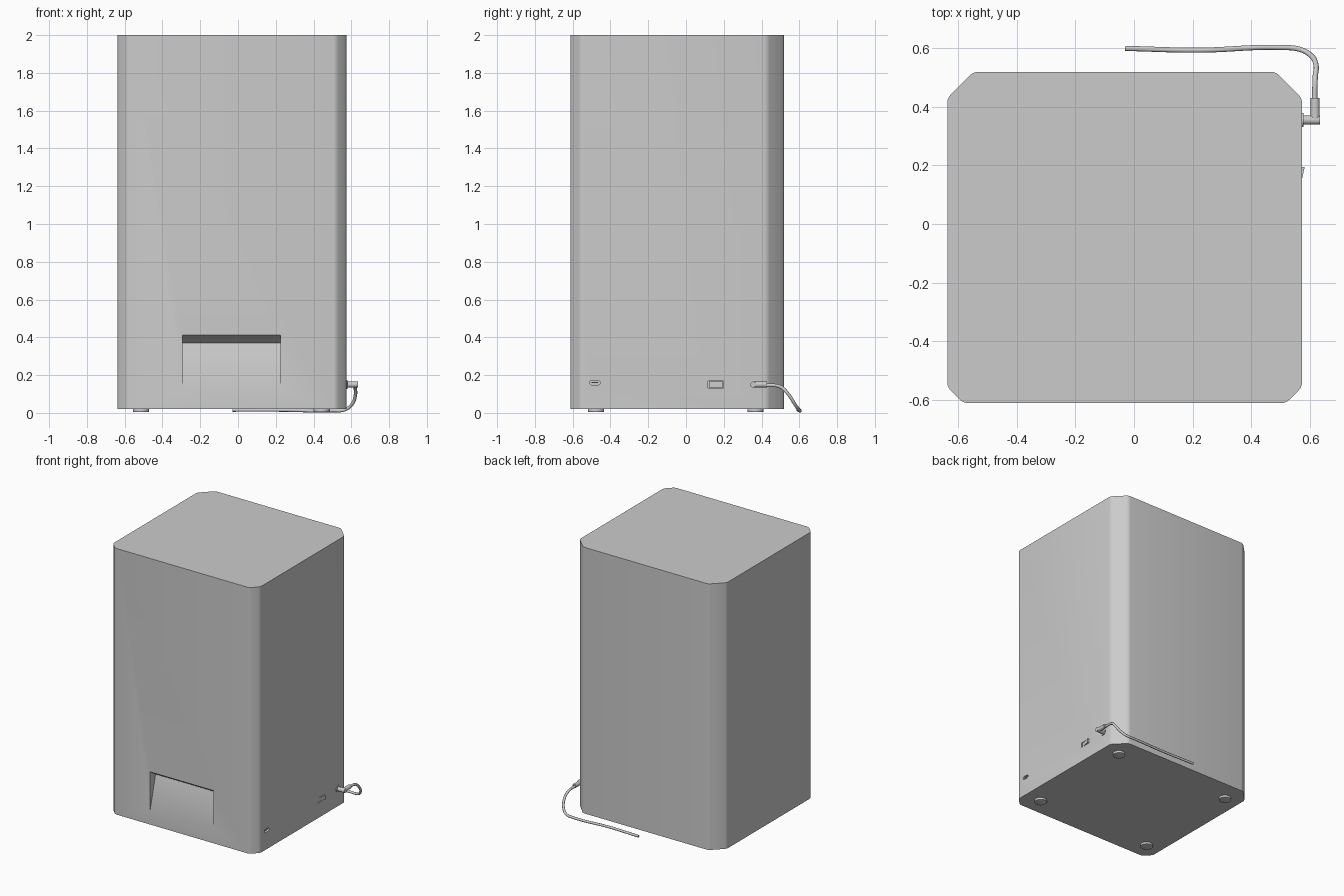
import bpy, bmesh
from math import pi
from mathutils import Vector

if "Cube" in bpy.data.objects:
    bpy.data.objects.remove(bpy.data.objects["Cube"])


def make_object(name, bm, smooth=True):
    bmesh.ops.recalc_face_normals(bm, faces=bm.faces)
    me = bpy.data.meshes.new(name)
    bm.to_mesh(me)
    bm.free()
    ob = bpy.data.objects.new(name, me)
    bpy.context.collection.objects.link(ob)
    if smooth:
        smooth_by_angle(ob)
    return ob


def smooth_by_angle(ob):
    bpy.ops.object.select_all(action='DESELECT')
    ob.select_set(True)
    bpy.context.view_layer.objects.active = ob
    bpy.ops.object.shade_smooth_by_angle(angle=0.5)


def prism(name, pts, offset, bevel=0.0, segs=3, smooth=True):
    """Extrude a 3D outline by offset; optionally round the extruded edges."""
    bm = bmesh.new()
    off = Vector(offset)
    face = bm.faces.new([bm.verts.new(p) for p in pts])
    ext = bmesh.ops.extrude_face_region(bm, geom=[face])
    moved = [g for g in ext['geom'] if isinstance(g, bmesh.types.BMVert)]
    bmesh.ops.translate(bm, verts=moved, vec=off)
    if bevel:
        edges = [e for e in bm.edges
                 if abs((e.verts[0].co - e.verts[1].co).normalized().dot(off.normalized())) > 0.99]
        bmesh.ops.bevel(bm, geom=edges, offset=bevel, segments=segs, profile=0.5, affect='EDGES')
    return make_object(name, bm, smooth)


def side_slot(name, y0, y1, z0, z1, x0, x1, bevel=0.0, smooth=True):
    pts = [(x0, y0, z0), (x0, y1, z0), (x0, y1, z1), (x0, y0, z1)]
    return prism(name, pts, (x1 - x0, 0, 0), bevel, 4, smooth)


def cylinder(name, p0, p1, r, segs=32, bevel=0.0):
    p0, p1 = Vector(p0), Vector(p1)
    d = p1 - p0
    bm = bmesh.new()
    bmesh.ops.create_cone(bm, cap_ends=True, segments=segs, radius1=r, radius2=r, depth=d.length)
    if bevel:
        rims = [e for e in bm.edges if abs(e.verts[0].co.z - e.verts[1].co.z) < 1e-6]
        bmesh.ops.bevel(bm, geom=rims, offset=bevel, segments=2, profile=0.5, affect='EDGES')
    bmesh.ops.transform(bm, matrix=d.to_track_quat('Z', 'Y').to_matrix().to_4x4(), verts=bm.verts)
    bmesh.ops.translate(bm, verts=bm.verts, vec=(p0 + p1) / 2)
    return make_object(name, bm)


# Tall housing with chamfered, softly rounded corners
L, R, F, B = -0.638, 0.574, -0.612, 0.52
c, k = 0.055, 0.09
outline = [(L + c, F), (R - c, F), (R, F + c), (R, B - k),
           (R - k, B), (L + k, B), (L, B - k), (L, F + c)]
housing = prism("housing", [(x, y, 0.02) for x, y in outline], (0, 0, 1.98), 0.015, smooth=False)

# Sloped front pocket and side recesses cut out of the housing
pocket_profile = [(F, 0.125), (F + 0.065, 0.37), (F, 0.412), (F - 0.05, 0.412), (F - 0.05, 0.125)]
cutters = [
    prism("pocket_cutter", [(-0.295, y, z) for y, z in pocket_profile], (0.52, 0, 0), smooth=False),
    side_slot("port_cutter", -0.51, -0.455, 0.148, 0.172, R - 0.03, R + 0.05, 0.0115, False),
    side_slot("switch_cutter", 0.117, 0.198, 0.132, 0.168, R - 0.02, R + 0.05, 0, False),
]
for cut in cutters:
    cut.hide_render = True
    mod = housing.modifiers.new(cut.name, 'BOOLEAN')
    mod.operation = 'DIFFERENCE'
    mod.solver = 'EXACT'
    mod.object = cut
    bpy.context.view_layer.objects.active = housing
    bpy.ops.object.modifier_apply(modifier=mod.name)
    bpy.data.objects.remove(cut)
smooth_by_angle(housing)

# Tongue inside the port
side_slot("port_tongue", -0.50, -0.465, 0.157, 0.163, R - 0.032, R - 0.006)

# Tilted rocker of the power switch
rocker = [(R - 0.021, 0.121), (R - 0.006, 0.121), (R + 0.001, 0.158),
          (R + 0.009, 0.195), (R - 0.021, 0.195)]
prism("switch_rocker", [(x, y, 0.135) for x, y in rocker], (0, 0, 0.03))

# Four round feet
for n, (x, y) in enumerate([(x, y) for x in (-0.513, 0.444) for y in (-0.476, 0.368)]):
    cylinder(f"foot_{n + 1}", (x, y, 0.004), (x, y, 0.024), 0.043, 32, 0.004)

# Power socket and right-angle plug
PY, PZ = 0.355, 0.15
cylinder("power_socket", (R - 0.01, PY, PZ), (R + 0.005, PY, PZ), 0.024)
cylinder("plug_barrel", (R + 0.004, PY, PZ), (0.635, PY, PZ), 0.0155)
cylinder("plug_sleeve", (0.619, PY, PZ), (0.619, 0.43, PZ), 0.0155)

# Cable running round the back corner and resting on the floor
path = [(0.617, 0.42, 0.147), (0.619, 0.50, 0.138), (0.622, 0.542, 0.098), (0.603, 0.577, 0.045),
        (0.565, 0.597, 0.017), (0.50, 0.603, 0.012), (0.22, 0.594, 0.015), (-0.03, 0.60, 0.015)]
cu = bpy.data.curves.new("power_cable", 'CURVE')
cu.dimensions = '3D'
cu.bevel_depth = 0.009
cu.bevel_resolution = 3
cu.use_fill_caps = True
sp = cu.splines.new('BEZIER')
sp.bezier_points.add(len(path) - 1)
for bp, p in zip(sp.bezier_points, path):
    bp.co = p
    bp.handle_left_type = bp.handle_right_type = 'AUTO'
bpy.context.collection.objects.link(bpy.data.objects.new("power_cable", cu))
